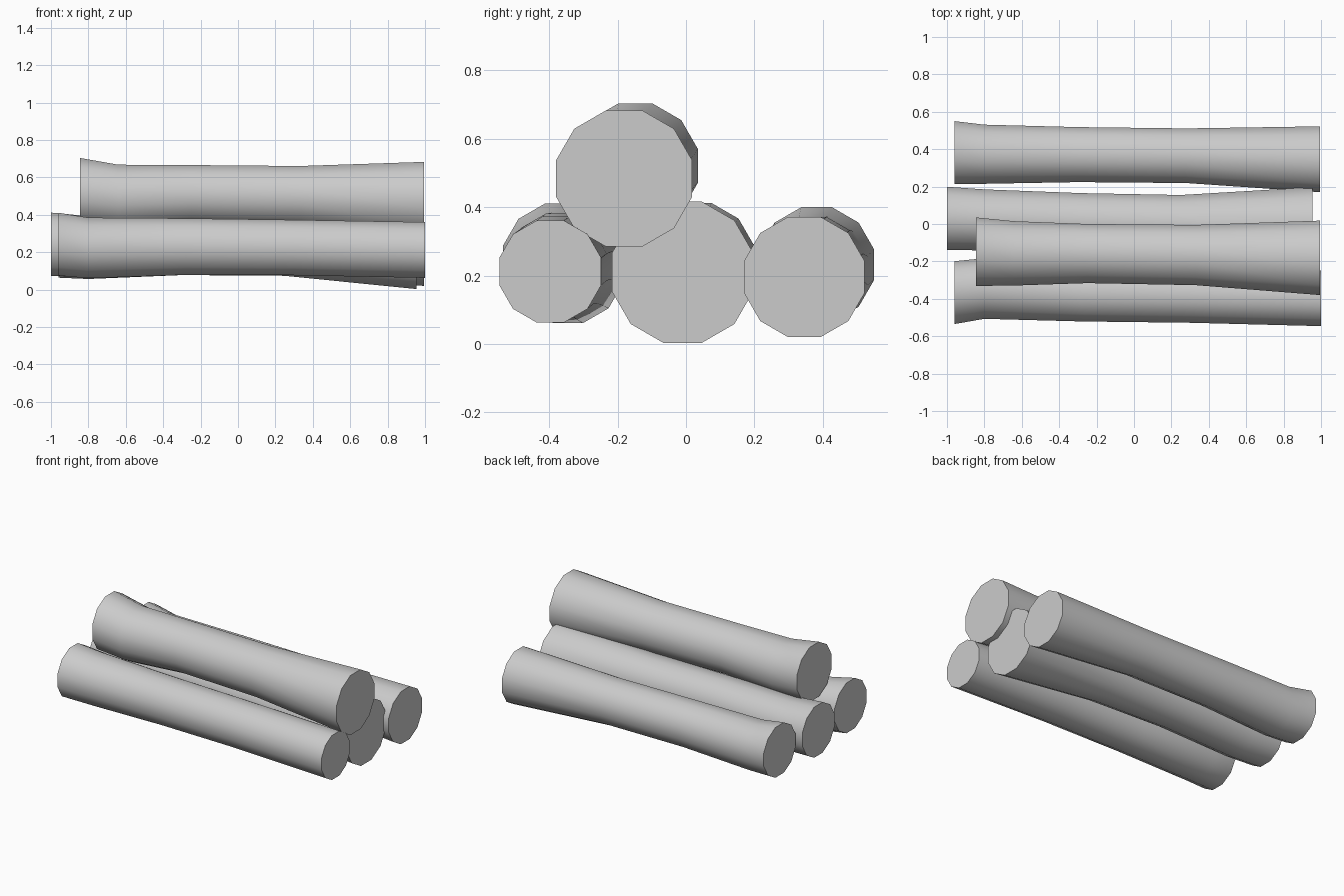
import bpy, bmesh, math

cube = bpy.data.objects.get("Cube")
if cube:
    bpy.data.objects.remove(cube, do_unlink=True)

SIDES = 12

# One plain grey for all the logs
grey = bpy.data.materials.new("log_grey")
grey.use_nodes = True
colour = (0.6, 0.6, 0.6, 1)
grey.diffuse_color = colour
grey.node_tree.nodes["Principled BSDF"].inputs["Base Color"].default_value = colour


def make_log(name, sections):
    """Loft a 12-sided log along x; each section is x, y, z, half width across flats."""
    bm = bmesh.new()
    rings = []
    for x, y, z, half in sections:
        r = half / math.cos(math.pi / SIDES)
        angles = [2 * math.pi * (i + 0.5) / SIDES for i in range(SIDES)]
        rings.append([bm.verts.new((x, y + r * math.cos(a), z + r * math.sin(a)))
                      for a in angles])
    # Smooth bark
    for a, b in zip(rings, rings[1:]):
        for i in range(SIDES):
            j = (i + 1) % SIDES
            bm.faces.new((a[i], a[j], b[j], b[i])).smooth = True
    # Flat sawn ends with a crisp rim
    for ring in (rings[0], rings[-1]):
        cap = bm.faces.new(ring)
        for edge in cap.edges:
            edge.smooth = False
    bmesh.ops.recalc_face_normals(bm, faces=bm.faces)
    mesh = bpy.data.meshes.new(name)
    bm.to_mesh(mesh)
    bm.free()
    mesh.materials.append(grey)
    bpy.context.collection.objects.link(bpy.data.objects.new(name, mesh))


# Bottom row
make_log("front_log", [(-0.96, -0.367, 0.243, 0.168), (-0.8, -0.345, 0.223, 0.162),
                       (-0.28, -0.37, 0.23, 0.151), (0.3, -0.38, 0.225, 0.148),
                       (1.0, -0.397, 0.212, 0.149)])
make_log("middle_log", [(-1.0, 0.03, 0.243, 0.169), (-0.8, 0.022, 0.23, 0.163),
                        (-0.28, 0.01, 0.24, 0.155), (0.25, -0.003, 0.232, 0.158),
                        (0.955, -0.01, 0.21, 0.207)])
make_log("back_log", [(-0.96, 0.382, 0.232, 0.168), (-0.8, 0.373, 0.215, 0.158),
                      (-0.3, 0.371, 0.225, 0.147), (0.28, 0.365, 0.22, 0.146),
                      (0.995, 0.346, 0.196, 0.176)])

# Log resting on top
make_log("top_log", [(-0.845, -0.148, 0.521, 0.183), (-0.64, -0.157, 0.496, 0.172),
                     (-0.25, -0.158, 0.508, 0.158), (0.33, -0.166, 0.5, 0.161),
                     (0.995, -0.181, 0.484, 0.199)])
